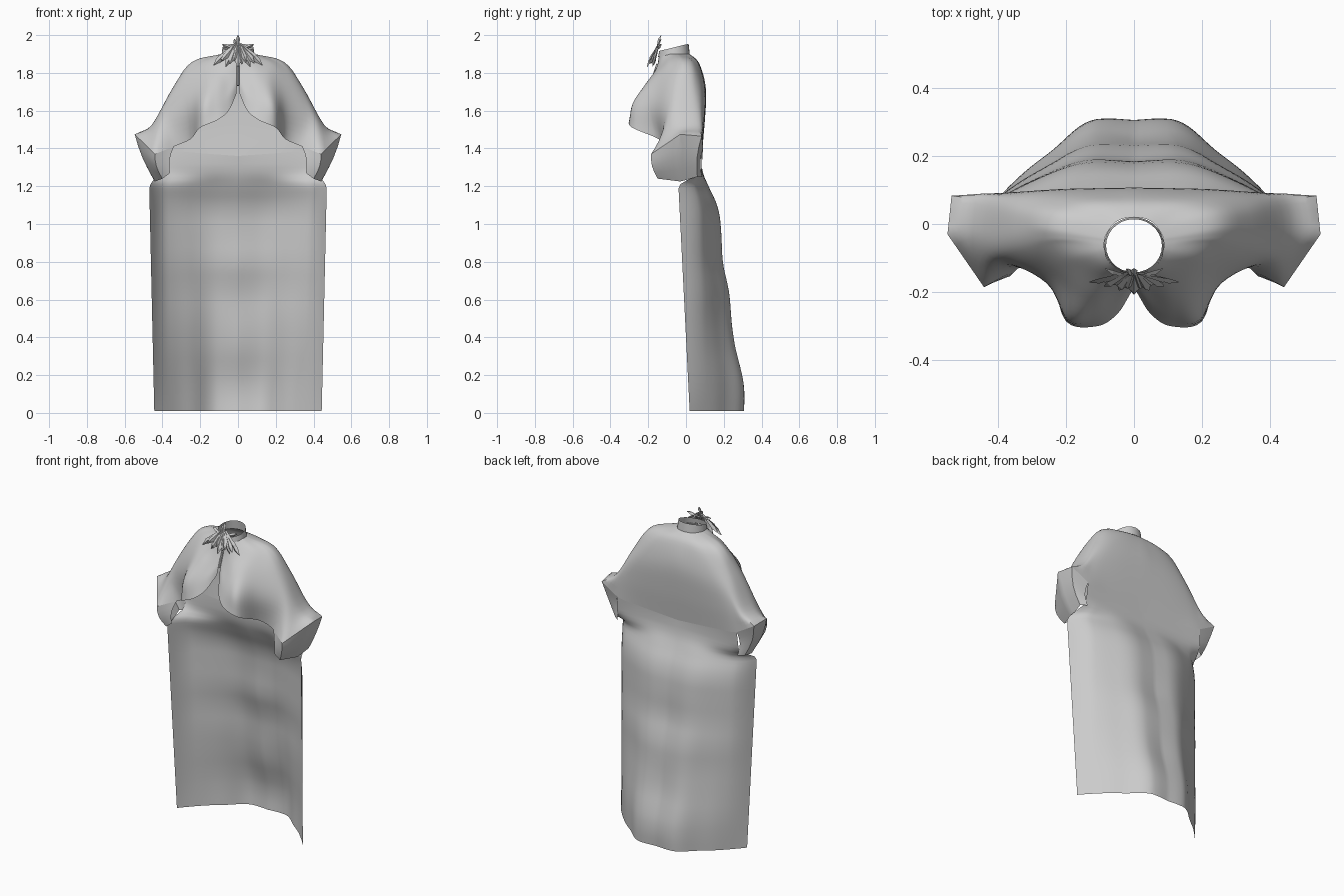
import bpy, bmesh, math
from mathutils import Vector

if "Cube" in bpy.data.objects:
    bpy.data.objects.remove(bpy.data.objects["Cube"])

grey = bpy.data.materials.new("grey_cloth")
grey.diffuse_color = (0.6, 0.6, 0.6, 1)
grey.use_nodes = True
grey.node_tree.nodes["Principled BSDF"].inputs["Base Color"].default_value = grey.diffuse_color


def curve(pts, sub):
    """Smooth curve through the points, with sub steps per span."""
    p = [Vector(q) for q in pts]
    p = [2 * p[0] - p[1]] + p + [2 * p[-1] - p[-2]]
    out = []
    for a, b, c, d in zip(p, p[1:], p[2:], p[3:]):
        for i in range(sub):
            t = i / sub
            out.append(0.5 * (2 * b + (c - a) * t + (2 * a - 5 * b + 4 * c - d) * t * t
                              + (3 * b - a - 3 * c + d) * t ** 3))
    return out + [p[-2]]


def linear(table, x):
    """Linear lookup in a table of (key, value) pairs."""
    for (a, u), (b, v) in zip(table, table[1:]):
        if x <= b:
            return u + (v - u) * max(0, (x - a) / (b - a))
    return table[-1][1]


def smooth(table, x, r):
    """Lookup averaged over a window of radius r, which rounds the corners."""
    r = min(r, max(0, x - table[0][0]), max(0, table[-1][0] - x))
    return sum(linear(table, x + r * k / 4) for k in range(-4, 5)) / 9


def sheet(name, rows, mirror=True, angle=50):
    """Object made of a grid of points."""
    bm = bmesh.new()
    grid = [[bm.verts.new(p) for p in r] for r in rows]
    for r, s in zip(grid, grid[1:]):
        for i in range(len(r) - 1):
            bm.faces.new((r[i], s[i], s[i + 1], r[i + 1]))
    me = bpy.data.meshes.new(name)
    bm.to_mesh(me)
    bm.free()
    me.materials.append(grey)
    ob = bpy.data.objects.new(name, me)
    bpy.context.collection.objects.link(ob)
    if mirror:
        ob.modifiers.new("mirror", 'MIRROR').merge_threshold = 0.001
    bpy.ops.object.select_all(action='DESELECT')
    ob.select_set(True)
    bpy.context.view_layer.objects.active = ob
    bpy.ops.object.shade_smooth_by_angle(angle=math.radians(angle))
    return ob


# Front of the cape: columns from the collar down to the lower edge, centre to shoulder
front = [
    [(.004, -.145, 1.88), (.006, -.155, 1.82), (.006, -.17, 1.78), (.006, -.185, 1.74), (.008, -.2, 1.69)],
    [(.04, -.135, 1.885), (.05, -.16, 1.82), (.05, -.2, 1.74), (.055, -.24, 1.67), (.05, -.265, 1.6)],
    [(.065, -.12, 1.89), (.1, -.155, 1.82), (.11, -.215, 1.74), (.12, -.27, 1.65), (.11, -.3, 1.55)],
    [(.08, -.1, 1.895), (.15, -.13, 1.83), (.17, -.2, 1.74), (.19, -.275, 1.63), (.2, -.285, 1.51)],
    [(.085, -.08, 1.9), (.19, -.1, 1.84), (.24, -.15, 1.72), (.255, -.175, 1.6), (.25, -.145, 1.45)],
    [(.088, -.065, 1.9), (.22, -.06, 1.85), (.3, -.09, 1.74), (.36, -.115, 1.58), (.34, -.13, 1.41)],
    [(.087, -.05, 1.9), (.235, -.04, 1.855), (.335, -.05, 1.73), (.43, -.09, 1.53), (.44, -.185, 1.37)],
    [(.086, -.04, 1.9), (.245, -.01, 1.857), (.345, 0, 1.72), (.46, -.02, 1.52), (.547, -.03, 1.475)],
]
# Back of the cape: shoulder to the middle of the back
back = [
    [(.075, -.02, 1.9), (.23, .03, 1.853), (.335, .05, 1.71), (.44, .07, 1.53), (.535, .083, 1.465)],
    [(.06, 0, 1.9), (.18, .055, 1.845), (.29, .085, 1.7), (.38, .09, 1.54), (.42, .09, 1.4)],
    [(.035, .015, 1.9), (.11, .068, 1.845), (.19, .1, 1.7), (.25, .098, 1.54), (.26, .085, 1.38)],
    [(0, .02, 1.9), (0, .07, 1.85), (0, .105, 1.72), (0, .1, 1.55), (0, .08, 1.36)],
]
SUB = 5
columns = [curve(c, SUB) for c in front + back]
cape_rows = [curve(r, SUB) for r in zip(*columns)]
for r in cape_rows:
    r[-1].x = 0
# Straighten the last rows around the elbow into angular folds
for j, mix in ((-1, 1), (-2, .7), (-3, .35)):
    r = cape_rows[j]
    for k in range(5 * SUB, 9 * SUB):
        a = k // SUB * SUB
        r[k] = r[k].lerp(r[a].lerp(r[a + SUB], k % SUB / SUB), mix)
sheet("shoulder_cape", cape_rows)

# Sleeve: gathers from the flared elbow to a narrow lower edge
top = cape_rows[-1][5 * SUB:9 * SUB + 1]
low_pts = [Vector(p) for p in ((.36, -.15, 1.27), (.40, -.15, 1.24), (.44, -.03, 1.225),
                               (.455, .06, 1.25), (.42, .085, 1.25))]
low = [low_pts[k // SUB].lerp(low_pts[min(4, k // SUB + 1)], k % SUB / SUB) for k in range(4 * SUB + 1)]
sleeve = []
for k in range(5):
    t = k / 4
    sleeve.append([a.lerp(b, t) + Vector((.012, -.012, 0)) * math.sin(math.pi * t) for a, b in zip(top, low)])
sheet("sleeve", sleeve, angle=30)

# Long back drape: profile down the middle, side edge, and cross-section at waist and hem
middle = [(0, .3), (.12, .3), (.22, .288), (.35, .257), (.5, .23), (.66, .22), (.8, .19), (.95, .18),
          (1.08, .17), (1.15, .14), (1.22, .102), (1.3, .08), (1.4, .08)]
edge = [(0, .02), (1.2, -.04), (1.22, -.02), (1.26, .065), (1.3, .083), (1.4, .09)]
width = [(0, .443), (1.2, .47), (1.23, .45), (1.26, .43), (1.4, .42)]
hem = [(0, 1), (.2, 1.03), (.33, 1), (.45, .82), (.57, .64), (.68, .53), (.78, .37), (.86, .25), (1, 0)]
waist = [(0, 1), (.28, 1.04), (.45, .97), (.65, .78), (.8, .62), (.9, .48), (1, 0)]
join = sorted((p.x, p) for p in cape_rows[-1][9 * SUB:])
NZ, NX = 60, 28
drape = []
# The first row is the lower edge of the cape, so the cloth runs on without a gap
row = []
for i in range(NX + 1):
    x = .42 * i / NX
    row.append((x, linear([(k, p.y) for k, p in join], x), linear([(k, p.z) for k, p in join], x)))
drape.append(row)
for j in range(NZ + 1):
    z = 1.31 * (1 - j / NZ) + .01
    b = min(1, max(0, z / 1.15))
    row = []
    for i in range(NX + 1):
        t = i / NX
        w = smooth(hem, t, .08) * (1 - b) + smooth(waist, t, .08) * b
        e = linear(edge, z)
        # broad sag of the cloth, strongest along the middle
        sag = .006 * math.sin(z * 14) * max(0, 1 - t * 2) * min(1, max(0, 1.1 - z) * 3)
        row.append((t * linear(width, z), e + w * (smooth(middle, z, .06) - e) + sag, z))
    drape.append(row)
sheet("back_drape", drape, angle=60)

# Standing collar, open at the throat
collar = []
for h in (0, .5, 1):
    row = []
    for i in range(15):
        a = math.pi * i / 14
        c = math.cos(a)
        row.append((math.sin(a) * (.088 - .006 * h), -.064 + c * (.084 - .006 * h),
                    1.89 + .007 * c + h * (.045 + .012 * c)))
    row[0], row[-1] = (0,) + row[0][1:], (0,) + row[-1][1:]
    collar.append(row)
sheet("collar", collar)


# Throat ornament: fan of creased pointed strips
def strip(name, root, tip, half):
    root, tip = Vector(root), Vector(tip)
    side = (tip - root).cross(Vector((0, 1, 0))).normalized() * half
    crease = Vector((0, -.012, 0))
    rows = []
    for t, w in ((0, .2), (.75, 1), (1, .15)):
        p = root.lerp(tip, t)
        rows.append([p - side * w, p + crease * w, p + side * w])
    sheet(name, rows, mirror=False, angle=15)


for i in range(13):
    s = (i - 6) / 6
    strip("fan_strip", (.015 * s, -.14 - .006 * (i % 2), 1.955),
          (.13 * s, -.205 + .035 * abs(s) + .012 * (i % 2), 1.83 + .014 * (i % 3) + .01 * abs(s)), .016)
for x, z in ((-.085, 1.95), (-.02, 1.98), (0, 2.0), (.085, 1.95)):
    strip("upper_strip", (0, -.155, 1.92), (x, -.13, z), .011)

# Small cord hanging at the throat
bpy.ops.mesh.primitive_cylinder_add(vertices=8, radius=.008, depth=.12, location=(0, -.168, 1.79),
                                    rotation=(math.radians(-18), 0, 0))
cord = bpy.context.object
cord.name = "throat_cord"
cord.data.materials.append(grey)
